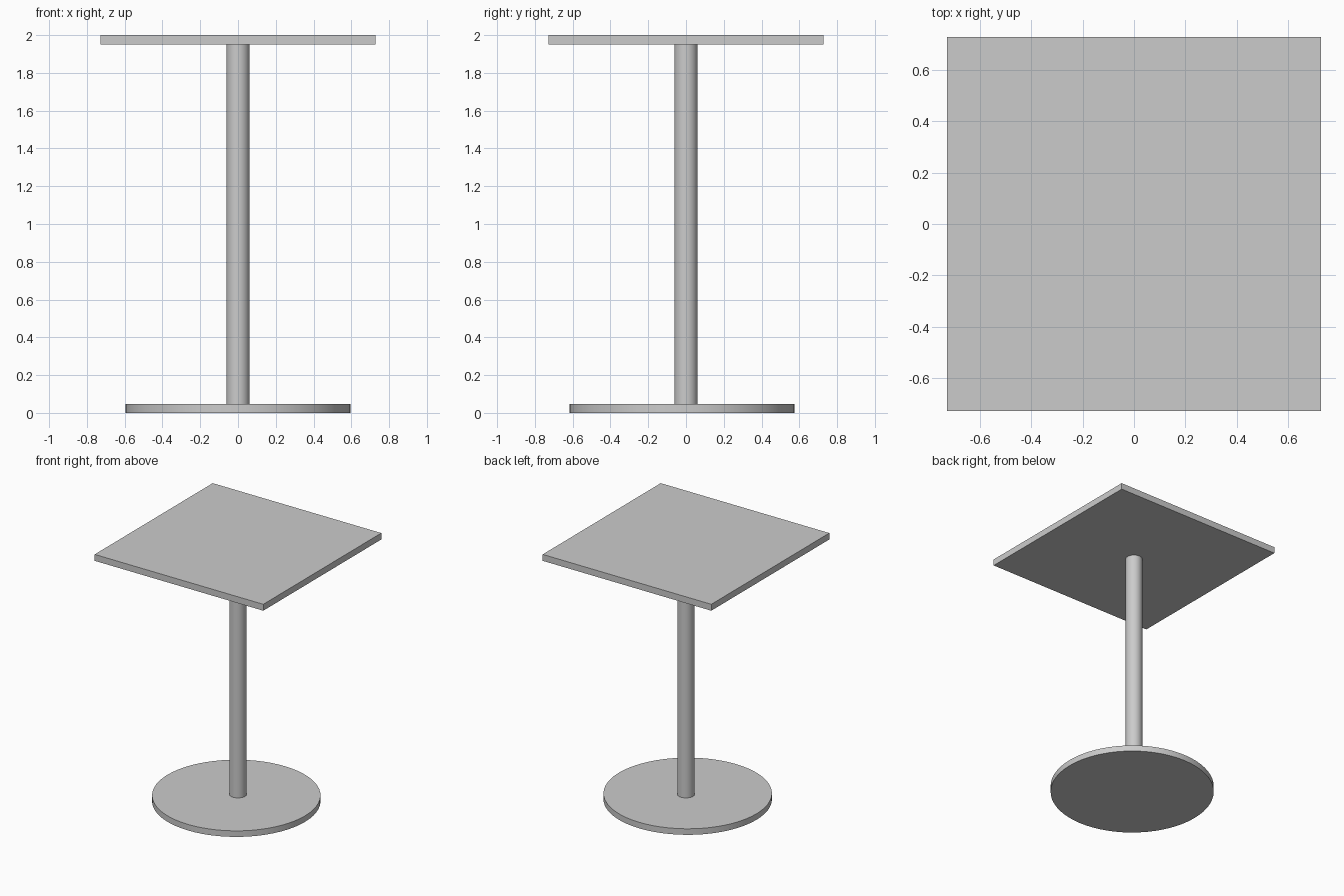
import bpy
import math

if "Cube" in bpy.data.objects:
    bpy.data.objects.remove(bpy.data.objects["Cube"])


def cylinder(name, radius, z0, z1, y=0.0):
    bpy.ops.mesh.primitive_cylinder_add(
        vertices=64, radius=radius, depth=z1 - z0, location=(0, y, (z0 + z1) / 2))
    obj = bpy.context.object
    obj.name = name
    bpy.ops.object.shade_smooth_by_angle(angle=math.radians(30))
    return obj


# Round foot plate, set slightly towards the front
cylinder("base_plate", 0.595, 0.0, 0.047, y=-0.021)

# Central column between foot plate and top
cylinder("column", 0.061, 0.047, 1.95)

# Square table top
bpy.ops.mesh.primitive_cube_add(size=1, location=(0, 0, 1.975))
top = bpy.context.object
top.name = "table_top"
top.scale = (1.454, 1.454, 0.05)
bpy.ops.object.transform_apply(location=False, rotation=False, scale=True)
